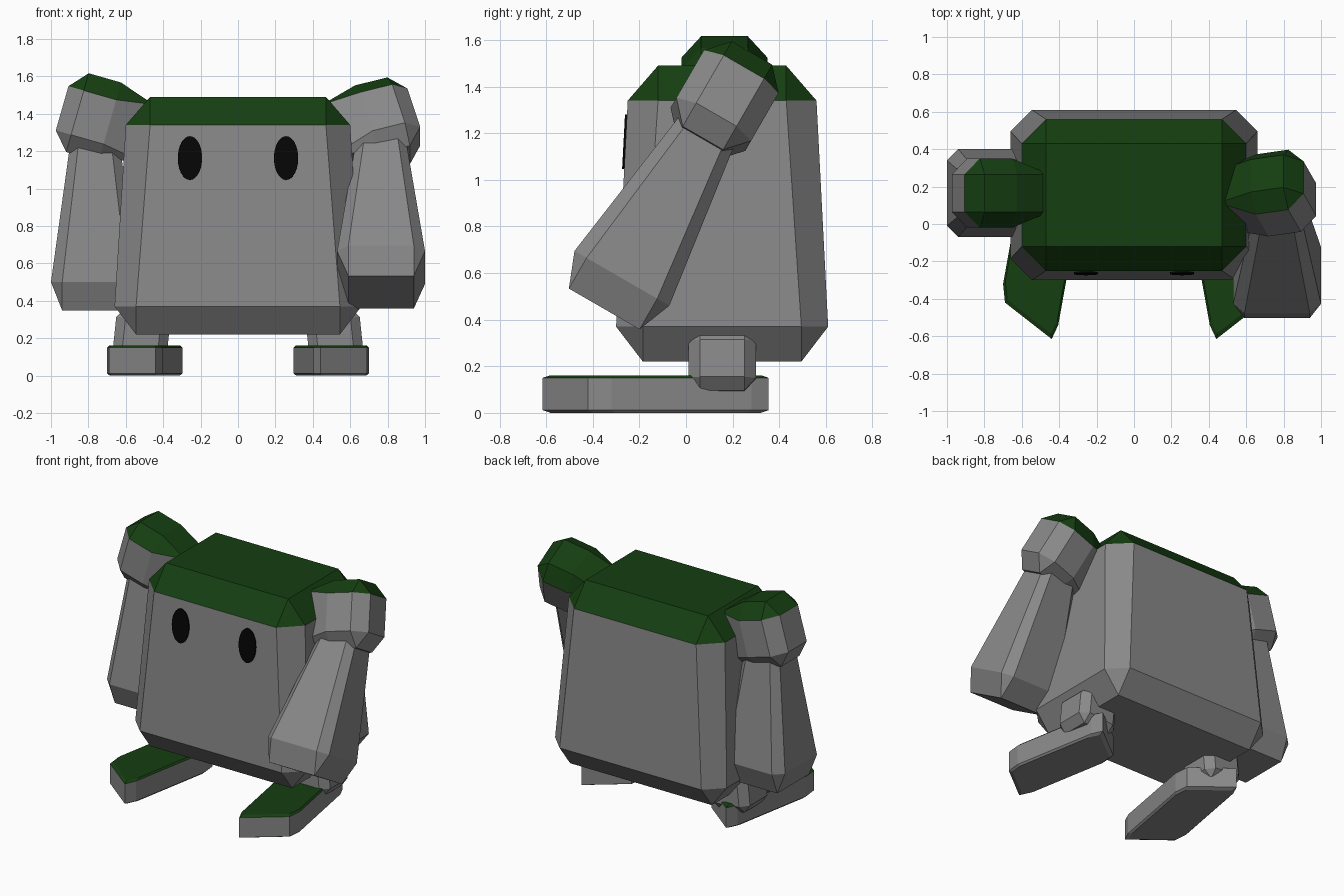
import bpy, bmesh, math
from mathutils import Matrix, Vector

if "Cube" in bpy.data.objects:
    bpy.data.objects.remove(bpy.data.objects["Cube"])


def material(name, rgb):
    m = bpy.data.materials.new(name)
    m.diffuse_color = (*rgb, 1)
    m.use_nodes = True
    m.node_tree.nodes["Principled BSDF"].inputs["Base Color"].default_value = m.diffuse_color
    return m


GREY = material("dark grey", (0.25, 0.25, 0.25))
GREEN = material("green", (0.0075, 0.049, 0.0055))
BLACK = material("black", (0.0015, 0.0015, 0.0015))
T = Matrix.Translation


def R(deg, axis):
    return Matrix.Rotation(math.radians(deg), 4, axis)


def hull(name, pts, mat=Matrix(), green_above=2, base=GREY):
    """Convex low-poly solid; faces whose local normal points up can be green."""
    bm = bmesh.new()
    for p in pts:
        bm.verts.new(p)
    res = bmesh.ops.convex_hull(bm, input=bm.verts)
    loose = [v for v in res["geom_interior"] if isinstance(v, bmesh.types.BMVert)]
    bmesh.ops.delete(bm, geom=loose, context='VERTS')
    bmesh.ops.dissolve_limit(bm, angle_limit=math.radians(2),
                             verts=bm.verts, edges=bm.edges)
    bmesh.ops.recalc_face_normals(bm, faces=bm.faces)
    bm.normal_update()
    me = bpy.data.meshes.new(name)
    me.materials.append(base)
    if green_above < 1:
        me.materials.append(GREEN)
        for f in bm.faces:
            f.material_index = int(f.normal.z > green_above)
    bm.transform(mat)
    bmesh.ops.recalc_face_normals(bm, faces=bm.faces)
    bm.to_mesh(me)
    bm.free()
    ob = bpy.data.objects.new(name, me)
    bpy.context.collection.objects.link(ob)
    return ob


def chamfered(levels):
    """levels: (z end, z ring, half x, half y, chamfer) for bottom and top."""
    pts = []
    for ze, zr, hx, hy, c in levels:
        for sx in (-1, 1):
            for sy in (-1, 1):
                pts += [Vector((sx * (hx - c), sy * (hy - c), ze)),
                        Vector((sx * hx, sy * (hy - c), zr)),
                        Vector((sx * (hx - c), sy * hy, zr))]
    return pts


# Body: tapered chamfered block with a green top
hull("body", chamfered([(0.22, 0.37, 0.66, 0.455, 0.115),
                        (1.49, 1.34, 0.60, 0.405, 0.13)]),
     T((0, 0.155, 0)), 0.3)

# Shoulder: chamfered block stretched inward into the body
shoulder = chamfered([(-0.219, -0.123, 0.175, 0.185, 0.085),
                      (0.219, 0.123, 0.175, 0.185, 0.085)])
for p in shoulder:
    if p.x < -0.15:
        p.x, p.z = -0.29, p.z * 1.25

# Arm: slim at the shoulder, wide at the hand
arm = chamfered([(0.348, 0.50, 0.235, 0.235, 0.06),
                 (1.32, 1.22, 0.135, 0.135, 0.045)])

leg = chamfered([(-0.135, -0.08, 0.145, 0.145, 0.05),
                 (0.135, 0.08, 0.145, 0.145, 0.05)])

# Foot: slanted outline, the heel is the toe turned half round
toe = [(0.44, -0.615), (0.69, -0.42), (0.70, -0.32), (0.405, -0.54)]
foot_outline = toe + [(0.997 - x, -0.26 - y) for x, y in toe]
foot = [Vector((0.5 + (x - 0.5) * k, -0.13 + (y + 0.13) * k, z))
        for z, k in ((0, 0.93), (0.012, 1), (0.15, 1), (0.16, 0.94))
        for x, y in foot_outline]

for side, label in ((-1, "left"), (1, "right")):
    mirror = Matrix.Diagonal((side, 1, 1, 1))
    # The arm on +x swings forward
    pose = mirror
    if side > 0:
        pivot = Vector((0, 0.165, 1.34))
        pose = T((0, -0.02, -0.035)) @ T(pivot) @ R(-30, 'X') @ T(-pivot)
    hull(label + "_shoulder", shoulder,
         pose @ T((0.772, 0.165, 1.381)) @ R(-16, 'Y'), 0.3)
    hull(label + "_arm", arm, pose @ T((0.765, 0.165, 0)))
    hull(label + "_leg", leg, mirror @ T((0.515, 0.155, 0.22)) @ R(-6, 'Y'))
    hull(label + "_foot", foot, mirror, 0.1)
    # Eye: thin oval disc lying on the sloped face
    disc = [Vector((0.065 * math.cos(a), y, 0.117 * math.sin(a)))
            for a in [math.tau * i / 32 for i in range(32)] for y in (-0.008, 0.012)]
    hull(label + "_eye", disc,
         T((side * 0.257, -0.26, 1.163)) @ R(-3, 'X'), base=BLACK)
